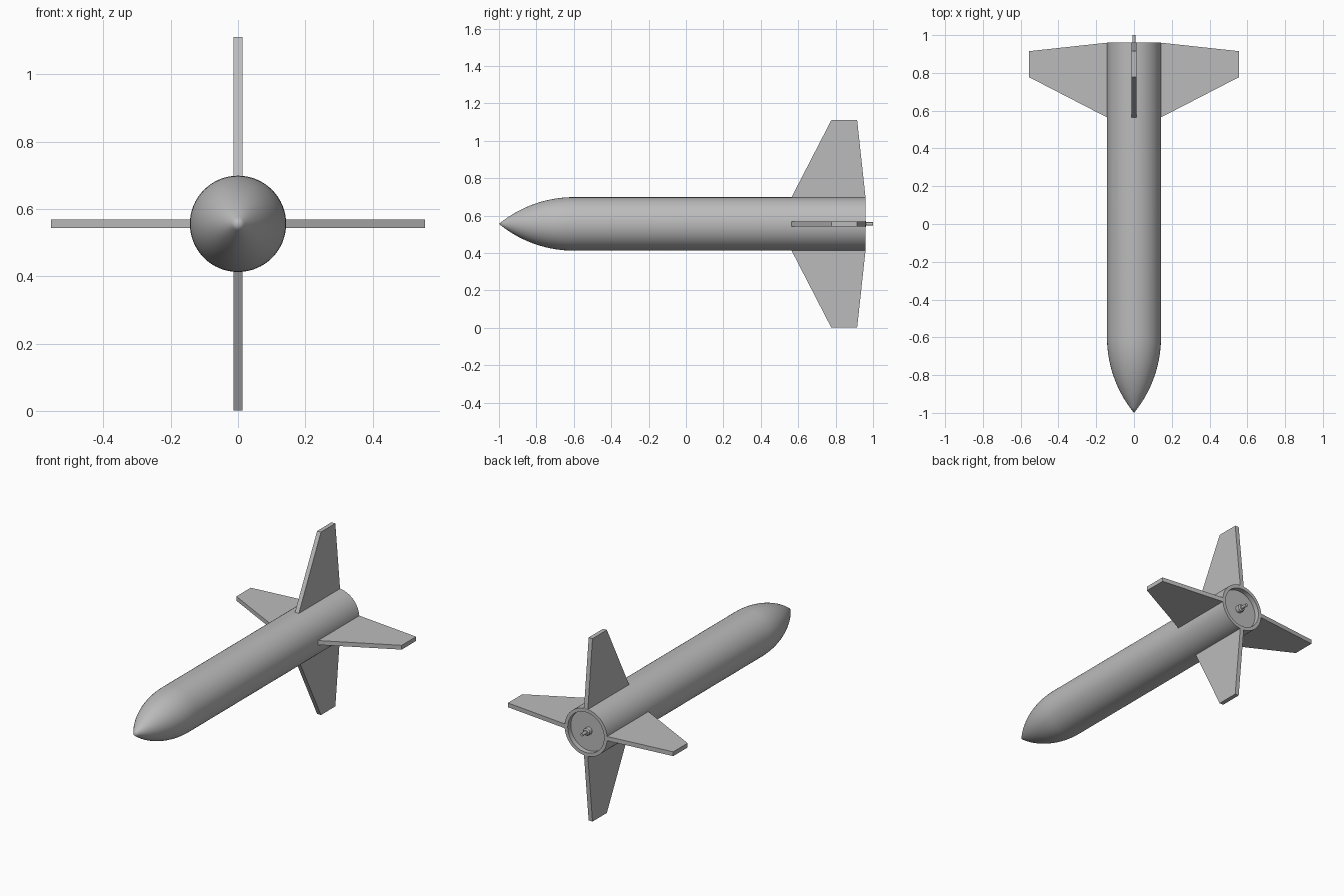
import bpy, bmesh, math
from mathutils import Matrix, Vector

cube = bpy.data.objects.get("Cube")
if cube:
    bpy.data.objects.remove(cube, do_unlink=True)

AXIS_Z = 0.556   # height of the body axis
RADIUS = 0.143
NOSE_BASE, TAIL = -0.6, 0.96

grey = bpy.data.materials.new("plain grey")
grey.use_nodes = True
colour = (0.5, 0.5, 0.5, 1)
grey.diffuse_color = colour
grey.node_tree.nodes["Principled BSDF"].inputs["Base Color"].default_value = colour


def add_object(name, bm):
    bmesh.ops.remove_doubles(bm, verts=bm.verts, dist=1e-5)
    bmesh.ops.recalc_face_normals(bm, faces=bm.faces)
    mesh = bpy.data.meshes.new(name)
    bm.to_mesh(mesh)
    bm.free()
    mesh.materials.append(grey)
    obj = bpy.data.objects.new(name, mesh)
    bpy.context.collection.objects.link(obj)
    return obj


def lathe(name, profile, sides):
    """Spin (radius, y) points about the body axis."""
    bm = bmesh.new()
    verts = [bm.verts.new((r, y, AXIS_Z)) for r, y in profile]
    edges = [bm.edges.new(pair) for pair in zip(verts, verts[1:])]
    bmesh.ops.spin(bm, geom=verts + edges, cent=(0, 0, AXIS_Z), axis=(0, 1, 0),
                   angle=math.tau, steps=sides, use_merge=True)
    obj = add_object(name, bm)
    bpy.ops.object.select_all(action="DESELECT")
    obj.select_set(True)
    bpy.context.view_layer.objects.active = obj
    bpy.ops.object.shade_smooth_by_angle(angle=math.radians(30))
    return obj


# Body: pointed ogive nose, straight tube and recessed tail
length = NOSE_BASE + 1
arc = (RADIUS ** 2 + length ** 2) / (2 * RADIUS)
steps = 16
nose = []
for i in range(steps + 1):
    y = -1 + length * i / steps
    r = math.sqrt(arc ** 2 - (y - NOSE_BASE) ** 2) + RADIUS - arc
    nose.append((max(r, 0), y))
tail = [(RADIUS, TAIL), (0.122, TAIL), (0.122, TAIL - 0.03), (0, TAIL - 0.03)]
lathe("body", nose + tail, 64)

# Stepped nozzle in the middle of the tail recess
lathe("tail_nozzle", [(0, 0.925), (0.022, 0.925), (0.022, 0.955), (0.016, 0.962),
                      (0.009, 0.962), (0.009, 1.0), (0, 1.0)], 24)

# Four swept fins, as (distance from axis, y) outlines
outline = [(0.14, 0.563), (0.555, 0.777), (0.555, 0.915), (0.14, TAIL)]
names = ["left_fin", "top_fin", "right_fin", "bottom_fin"]
for k, name in enumerate(names):
    bm = bmesh.new()
    face = bm.faces.new([bm.verts.new((r, y, -0.013)) for r, y in outline])
    side = bmesh.ops.extrude_face_region(bm, geom=[face])["geom"]
    bmesh.ops.translate(bm, vec=Vector((0, 0, 0.026)),
                        verts=[v for v in side if isinstance(v, bmesh.types.BMVert)])
    turn = Matrix.Rotation(-k * math.pi / 2, 4, "Y")
    bm.transform(Matrix.Translation((0, 0, AXIS_Z)) @ turn)
    add_object(name, bm)
